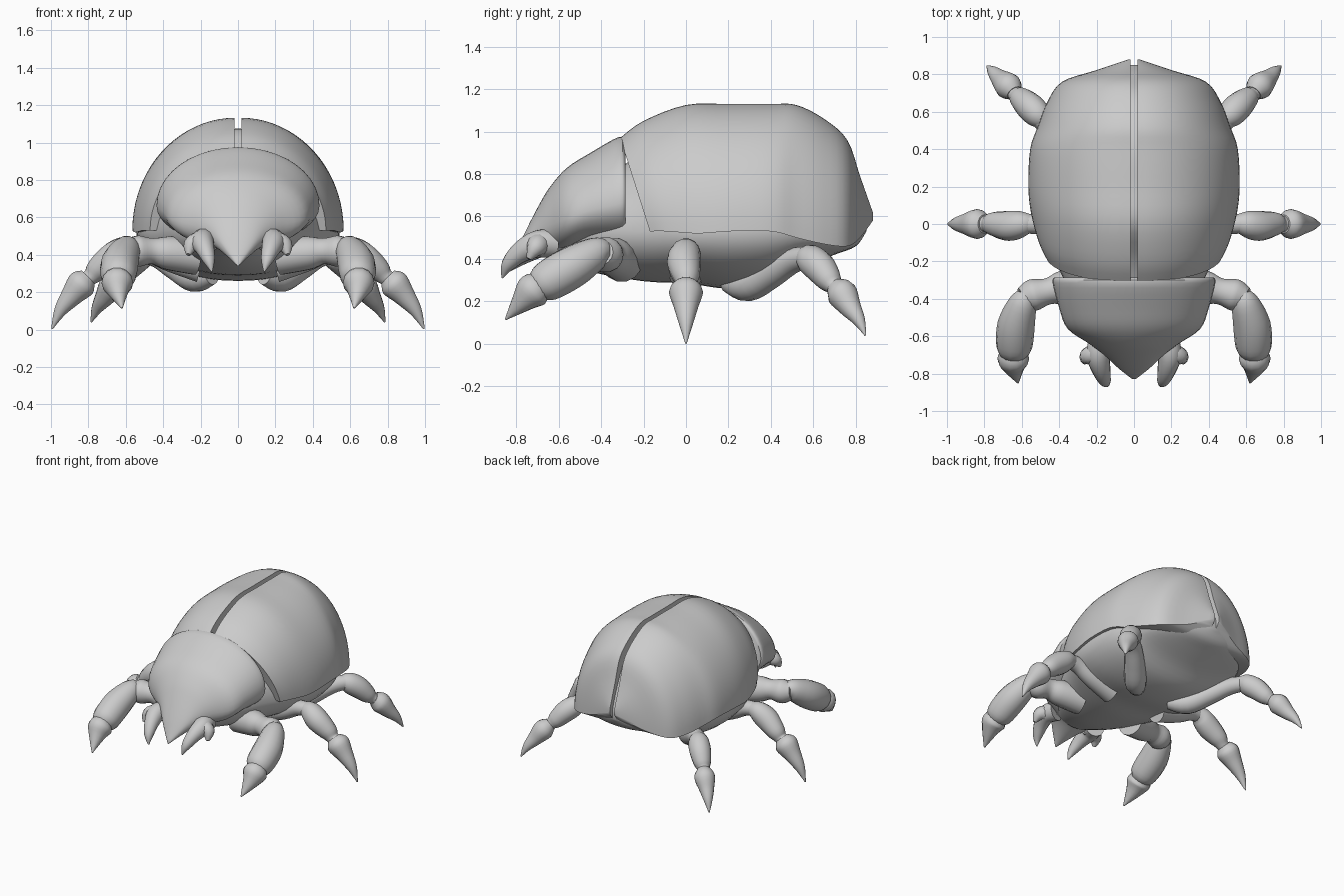
import bpy, bmesh, math
from mathutils import Vector

if "Cube" in bpy.data.objects:
    bpy.data.objects.remove(bpy.data.objects["Cube"])


def smooth_rows(rows, steps):
    """Catmull-Rom interpolation of rows of numbers."""
    out = []
    for i in range(len(rows) - 1):
        a, b, c, d = (rows[min(max(i + k, 0), len(rows) - 1)] for k in (-1, 0, 1, 2))
        for s in range(steps):
            t = s / steps
            out.append([0.5 * (2 * q + (r - p) * t + (2 * p - 5 * q + 4 * r - u) * t * t
                               + (3 * q - p - 3 * r + u) * t ** 3)
                        for p, q, r, u in zip(a, b, c, d)])
    out.append(list(rows[-1]))
    return out


def skin(name, rings, mirror=False, angle=40):
    """Join closed rings of points into a capped surface."""
    bm = bmesh.new()
    vs = [[bm.verts.new(p) for p in ring] for ring in rings]
    n = len(vs[0])
    for a, b in zip(vs, vs[1:]):
        for i in range(n):
            j = (i + 1) % n
            bm.faces.new((a[i], a[j], b[j], b[i]))
    bm.faces.new(vs[0])
    bm.faces.new(vs[-1])
    bmesh.ops.recalc_face_normals(bm, faces=bm.faces)
    me = bpy.data.meshes.new(name)
    bm.to_mesh(me)
    bm.free()
    me.shade_smooth()
    me.set_sharp_from_angle(angle=math.radians(angle))
    ob = bpy.data.objects.new(name, me)
    bpy.context.collection.objects.link(ob)
    if mirror:
        m = ob.modifiers.new("mirror", 'MIRROR')
        m.use_mirror_merge = False
    return ob


def body_part(name, rows, steps=4, n=40):
    """Rows are y, half width, top z, widest z, bottom z."""
    rings = []
    for y, w, top, mid, bot in smooth_rows(rows, steps):
        ring = []
        for i in range(n):
            a = math.tau * i / n
            s = math.sin(a)
            ring.append((w * math.cos(a), y, mid + s * ((top - mid) if s > 0 else (mid - bot))))
        rings.append(ring)
    return skin(name, rings)


def tube(name, rows, steps=4, n=14):
    """Rows are x, y, z, radius; mirrored to the other side."""
    rows = smooth_rows(rows, steps)
    pts = [Vector(r[:3]) for r in rows]
    rings = []
    for i, r in enumerate(rows):
        d = pts[min(i + 1, len(pts) - 1)] - pts[max(i - 1, 0)]
        q = d.to_track_quat('Z', 'Y')
        rad = max(r[3], 0.004)
        rings.append([pts[i] + q @ Vector((rad * math.cos(math.tau * k / n),
                                           rad * math.sin(math.tau * k / n), 0)) for k in range(n)])
    return skin(name, rings, mirror=True)


# Wing cases: two half domes with a slit between, front edge slanting back
gap, n = 0.018, 20
rings = []
for y, w, top, low in smooth_rows([
        (-.31, .47, .97, .53), (-.2, .51, 1.05, .53), (0, .55, 1.125, .52), (.2, .565, 1.13, .53),
        (.4, .555, 1.13, .53), (.52, .515, 1.125, .5), (.65, .465, 1.06, .47), (.76, .385, .96, .46),
        (.82, .21, .79, .5), (.88, .03, .62, .58)], 4):
    slant = 0.14 * max(0, min(1, (0.2 - y) / 0.51))
    ring = [(gap, y + slant, low)]
    for i in range(n + 1):
        a = math.pi / 2 * i / n
        ring.append((gap + (w - gap) * math.sin(a), y + slant * (1 - math.cos(a)),
                     low + (top - low) * math.cos(a)))
    rings.append(ring)
skin("wing_case", rings, mirror=True)

# Thorax and abdomen under the wing cases
body_part("abdomen", [
    (-.64, .16, .58, .5, .41), (-.45, .3, .75, .53, .34), (-.2, .42, .9, .53, .295),
    (0, .52, 1.06, .53, .285), (.2, .545, 1.07, .53, .26), (.4, .53, 1.07, .53, .28),
    (.55, .47, 1.03, .52, .36), (.7, .37, .93, .5, .42), (.8, .22, .74, .52, .46),
    (.85, .04, .6, .56, .53)])

# Head shield with a pointed beak
body_part("head_shield", [
    (-.285, .425, .95, .67, .45), (-.315, .435, .975, .66, .45), (-.45, .4, .9, .63, .45),
    (-.56, .355, .83, .59, .43), (-.64, .24, .74, .56, .42), (-.7, .16, .64, .52, .4),
    (-.77, .085, .5, .45, .37), (-.83, .008, .36, .35, .34)])

# Mandibles: fang and outer lump
tube("fang", [(.17, -.62, .47, .07), (.19, -.7, .47, .065), (.175, -.78, .43, .05),
              (.155, -.84, .37, .032), (.14, -.865, .31, .004)])
tube("jaw_lump", [(.14, -.66, .47, .05), (.2, -.69, .47, .055), (.25, -.71, .45, .045),
                  (.265, -.74, .4, .012)])

# Front legs
tube("front_coxa", [(.22, -.3, .39, .1), (.38, -.34, .41, .09), (.46, -.36, .42, .07),
                    (.54, -.38, .42, .085), (.6, -.4, .43, .06)])
tube("front_femur", [(.58, -.37, .44, .045), (.595, -.42, .43, .075), (.63, -.54, .36, .1),
                     (.64, -.66, .29, .095), (.64, -.71, .26, .06)])
tube("front_claw", [(.64, -.67, .28, .06), (.645, -.72, .25, .085), (.64, -.77, .2, .055),
                    (.62, -.85, .115, .004)])

# Middle legs
tube("middle_coxa", [(.2, 0, .33, .08), (.38, 0, .38, .065), (.5, 0, .43, .055), (.6, 0, .44, .05)])
tube("middle_femur", [(.54, .01, .44, .04), (.6, 0, .43, .07), (.67, -.01, .385, .08),
                      (.75, 0, .32, .065), (.79, 0, .28, .045), (.83, 0, .26, .045)])
tube("middle_claw", [(.8, 0, .28, .05), (.835, 0, .245, .08), (.89, 0, .18, .06),
                     (.95, 0, .1, .035), (.995, 0, .003, .004)])

# Rear legs
tube("rear_coxa", [(.14, .2, .29, .05), (.23, .29, .275, .075), (.33, .4, .33, .07),
                   (.43, .5, .39, .06), (.52, .58, .41, .05)])
tube("rear_femur", [(.47, .54, .41, .04), (.51, .58, .4, .07), (.56, .63, .36, .075),
                    (.61, .675, .3, .06), (.64, .7, .27, .04), (.67, .73, .25, .045)])
tube("rear_claw", [(.64, .7, .27, .045), (.67, .735, .235, .072), (.715, .775, .17, .052),
                   (.755, .815, .11, .03), (.785, .845, .04, .004)])
